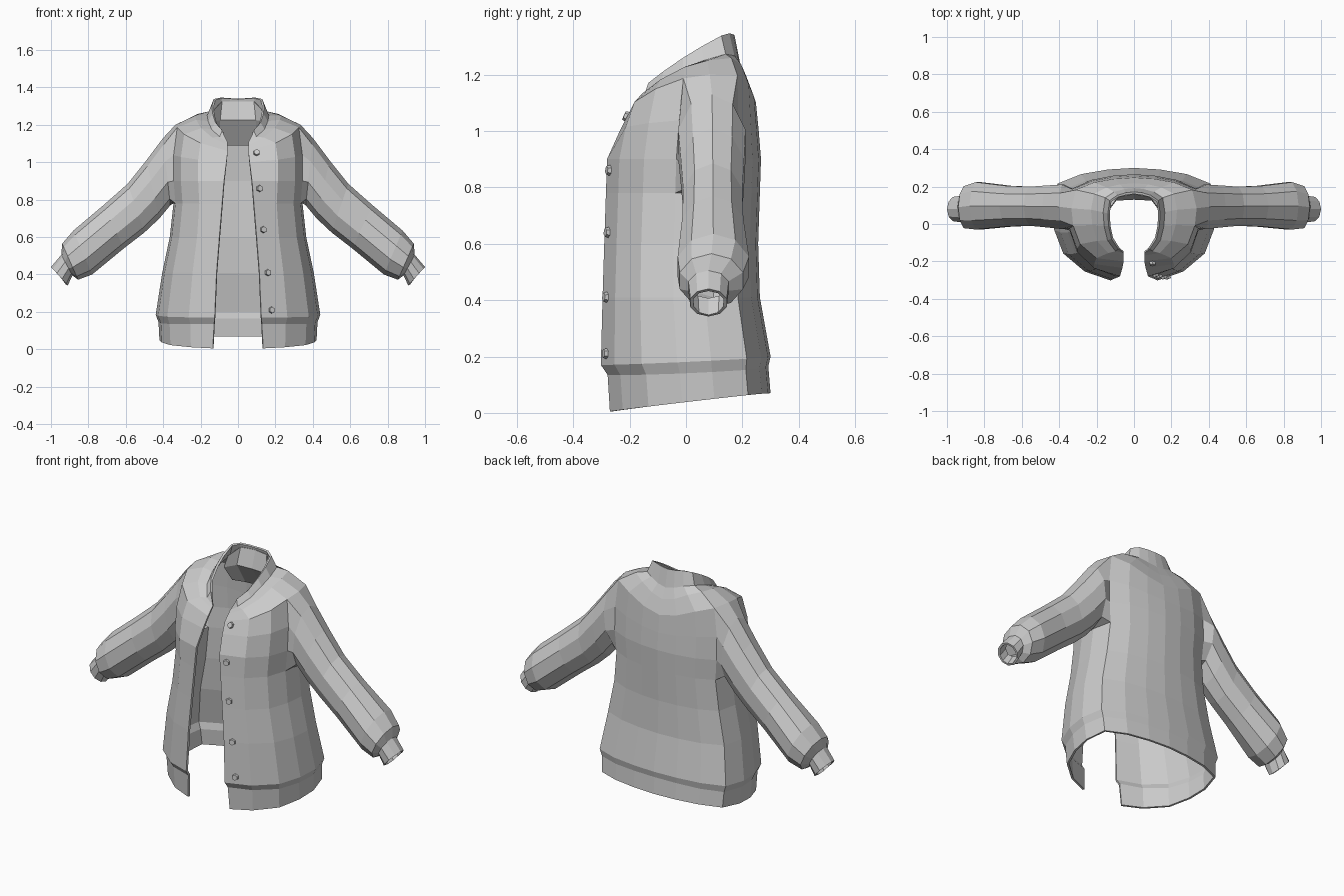
import bpy, bmesh, math
from mathutils import Vector
from mathutils.bvhtree import BVHTree

if "Cube" in bpy.data.objects:
    bpy.data.objects.remove(bpy.data.objects["Cube"])

cloth = bpy.data.materials.new("grey_cloth")
cloth.diffuse_color = (0.6, 0.6, 0.6, 1)
cloth.use_nodes = True
cloth.node_tree.nodes["Principled BSDF"].inputs["Base Color"].default_value = cloth.diffuse_color


def make_object(name, bm):
    mesh = bpy.data.meshes.new(name)
    bm.to_mesh(mesh)
    mesh.materials.append(cloth)
    obj = bpy.data.objects.new(name, mesh)
    bpy.context.collection.objects.link(obj)
    return obj


def mirrored(obj, thickness):
    mirror = obj.modifiers.new("mirror", 'MIRROR')
    mirror.merge_threshold = .001
    solid = obj.modifiers.new("thickness", 'SOLIDIFY')
    solid.thickness = thickness
    solid.offset = -1


# Half cross-section columns, front edge to back centre:
# width share, depth share, side share (for the height)
COLS = [(0, 0, 0), (.6, .08, .35), (.86, .24, .7), (.97, .45, .95), (1, .65, 1),
        (.93, .86, .9), (.64, .945, .6), (.32, .985, .2), (0, 1, 0)]

# Body rings: opening x, half width, front y, back y, front z, side z, back z
ROWS = [
    (.135, .42, -.270, .300, .005, .05, .07),    # hem band
    (.128, .425, -.278, .292, .135, .145, .165),
    (.125, .44, -.302, .300, .17, .185, .20),    # body overhang
    (.115, .405, -.296, .262, .41, .41, .41),
    (.100, .365, -.290, .256, .60, .60, .60),
    (.085, .345, -.284, .262, .78, .78, .78),    # armpit
    (.075, .355, -.280, .266, .90, .90, .90),
    (.062, .355, -.255, .258, 1.0, 1.04, 1.0),
    (.055, .335, -.220, .248, 1.06, 1.20, 1.10),  # shoulder
    (.055, .230, -.188, .218, 1.09, 1.25, 1.18),
    (.055, .165, -.175, .192, 1.105, 1.25, 1.24),  # neckline
    (.075, .140, -.160, .172, 1.145, 1.30, 1.34),  # collar rim
]
PIT, SHOULDER = 5, 8

bm = bmesh.new()
grid = []
for r, (op, w, yf, yb, zf, zs, zb) in enumerate(ROWS):
    bump = zs - (zf + (zb - zf) * .65)
    ring = []
    for i, (u, s, b) in enumerate(COLS):
        x = op if i == 0 else u * w
        y = yf + (yb - yf) * s
        if i == 0 and r > PIT + 1:  # the front edge dips in at the chest
            y += .02
        ring.append(bm.verts.new((x, y, zf + (zb - zf) * s + bump * b)))
    grid.append(ring)

# Body faces, leaving out the armhole
for r in range(len(grid) - 1):
    for c in range(len(COLS) - 1):
        if PIT <= r < SHOULDER and c in (3, 4):
            continue
        bm.faces.new((grid[r][c], grid[r][c + 1], grid[r + 1][c + 1], grid[r + 1][c]))

# Sleeve rings: top x, top z, bottom x, bottom z, centre y, half depth
SLEEVE = [
    (.40, 1.13, .362, .77, .092, .125),
    (.49, 1.01, .42, .70, .094, .118),
    (.59, .885, .50, .625, .095, .110),
    (.72, .77, .61, .54, .095, .114),
    (.88, .635, .78, .40, .097, .133),
    (.94, .565, .855, .372, .090, .118),
    (.945, .505, .885, .395, .080, .075),  # gather
    (1.0, .44, .91, .342, .080, .068),     # cuff end
]
loop = [grid[PIT][3], grid[PIT][4], grid[PIT][5], grid[6][5], grid[7][5],
        grid[SHOULDER][5], grid[SHOULDER][4], grid[SHOULDER][3], grid[7][3], grid[6][3]]
n = len(loop)
for tx, tz, bx, bz, cy, ry in SLEEVE:
    top, low = Vector((tx, cy, tz)), Vector((bx, cy, bz))
    ring = []
    for k in range(n):
        a = (k - 1) * math.tau / n
        p = (top + low) / 2 + (low - top) / 2 * math.cos(a)
        ring.append(bm.verts.new(p + Vector((0, ry * math.sin(a), 0))))
    for k in range(n):
        j = (k + 1) % n
        bm.faces.new((loop[k], loop[j], ring[j], ring[k]))
    loop = ring
bm.normal_update()
tree = BVHTree.FromBMesh(bm)
mirrored(make_object("jacket", bm), .012)

# Neck facing inside the back collar: outer x, outer y, mid x, mid y, centre y, z
facing = bmesh.new()
strips = []
for ox, oy, mx, my, cy, oz, z in [(.15, .16, .10, .212, .222, 1.11, 1.09),
                                  (.14, .07, .095, .125, .130, 1.22, 1.225),
                                  (.125, .085, .085, .145, .160, 1.285, 1.325)]:
    strips.append([facing.verts.new(p) for p in ((ox, oy, oz), (mx, my, z), (0, cy, z))])
for a, b in zip(strips, strips[1:]):
    for c in range(2):
        facing.faces.new((a[c + 1], a[c], b[c], b[c + 1]))
mirrored(make_object("neck_facing", facing), .004)

# Hexagonal buttons down one front edge
buttons = bmesh.new()
for x, z in [(.10, 1.05), (.115, .86), (.135, .64), (.16, .41), (.18, .21)]:
    spot, normal, _, _ = tree.ray_cast(Vector((x, -1, z)), Vector((0, 1, 0)))
    turn = normal.to_track_quat('Z', 'Y').to_matrix().to_4x4()
    turn.translation = spot + normal * .004
    bmesh.ops.create_cone(buttons, cap_ends=True, segments=6, radius1=.02,
                          radius2=.016, depth=.018, matrix=turn)
make_object("buttons", buttons)
